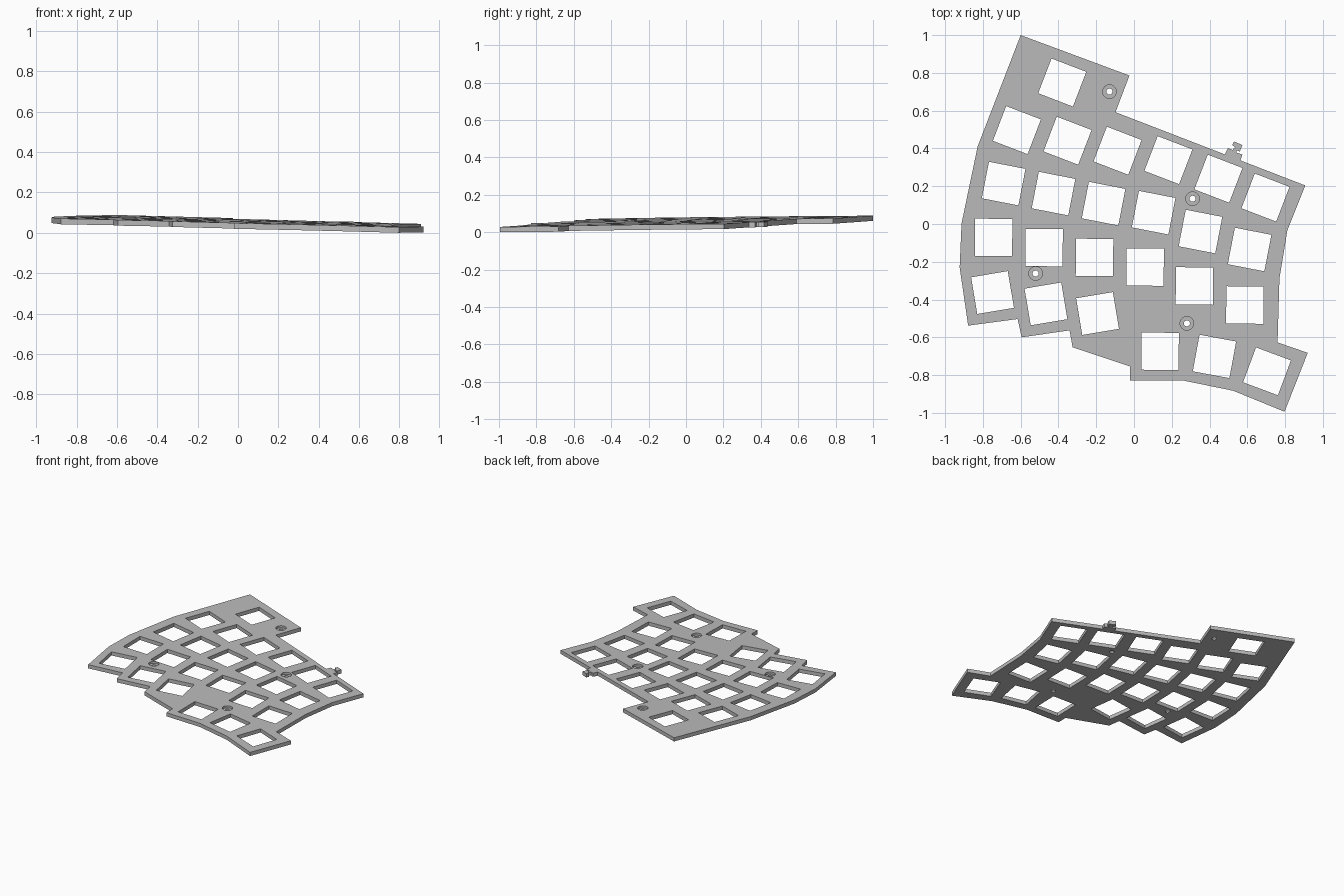
import bpy
import bmesh
from math import radians
from mathutils import Matrix

THICK = 0.028
KEY = 0.197

cube = bpy.data.objects.get("Cube")
if cube:
    bpy.data.objects.remove(cube, do_unlink=True)

grey = bpy.data.materials.new("plate grey")
grey.use_nodes = True
grey.diffuse_color = (0.5, 0.5, 0.5, 1)
grey.node_tree.nodes["Principled BSDF"].inputs["Base Color"].default_value = (0.5, 0.5, 0.5, 1)


def to_object(name, bm):
    bmesh.ops.recalc_face_normals(bm, faces=bm.faces)
    mesh = bpy.data.meshes.new(name)
    bm.to_mesh(mesh)
    bm.free()
    mesh.materials.append(grey)
    obj = bpy.data.objects.new(name, mesh)
    bpy.context.collection.objects.link(obj)
    return obj


def slab(name, points):
    """Flat polygon extruded down from z = 0."""
    bm = bmesh.new()
    face = bm.faces.new([bm.verts.new((x, y, 0)) for x, y in points])
    result = bmesh.ops.extrude_face_region(bm, geom=[face])
    moved = [g for g in result["geom"] if isinstance(g, bmesh.types.BMVert)]
    bmesh.ops.translate(bm, verts=moved, vec=(0, 0, -THICK))
    return to_object(name, bm)


def cut(target, bm):
    """Subtract the cutter mesh and throw it away."""
    cutter = to_object("cutter", bm)
    cutter.hide_render = True
    mod = target.modifiers.new("cut", "BOOLEAN")
    mod.operation = "DIFFERENCE"
    mod.solver = "EXACT"
    mod.object = cutter
    bpy.context.view_layer.objects.active = target
    bpy.ops.object.modifier_apply(modifier=mod.name)
    bpy.data.objects.remove(cutter, do_unlink=True)


def cylinders(centres, radius, depth):
    bm = bmesh.new()
    for x, y in centres:
        bmesh.ops.create_cone(bm, cap_ends=True, segments=32, radius1=radius, radius2=radius,
                              depth=2 * depth, matrix=Matrix.Translation((x, y, 0)))
    return bm


# Plate outline
plate = slab("key_plate", [
    (-0.60, 1.0), (-0.024, 0.786), (-0.098, 0.592), (0.907, 0.204), (0.812, -0.034),
    (0.77, -0.288), (0.76, -0.627), (0.92, -0.682), (0.797, -0.994), (0.526, -0.883),
    (0.262, -0.829), (-0.02, -0.829), (-0.02, -0.754), (-0.325, -0.653), (-0.341, -0.563),
    (-0.595, -0.60), (-0.616, -0.503), (-0.878, -0.538), (-0.923, -0.23), (-0.913, 0.003),
    (-0.828, 0.41)])

# Key openings: (turn in degrees, centres) for each row
rows = [
    (-21, [(-0.38, 0.749)]),
    (-21, [(-0.62, 0.497), (-0.352, 0.441), (-0.087, 0.388), (0.182, 0.338), (0.447, 0.24),
           (0.696, 0.14)]),
    (-11, [(-0.69, 0.214), (-0.426, 0.161), (-0.161, 0.108), (0.104, 0.06), (0.352, -0.04),
           (0.612, -0.135)]),
    (-0.6, [(-0.743, -0.071), (-0.476, -0.125), (-0.209, -0.177), (0.059, -0.228),
            (0.32, -0.328), (0.587, -0.429)]),
    (9.5, [(-0.749, -0.363), (-0.466, -0.423), (-0.193, -0.474)]),
    (-0.6, [(0.138, -0.674)]),
    (-10.5, [(0.426, -0.701)]),
    (-20.5, [(0.704, -0.78)]),
]
openings = bmesh.new()
for turn, centres in rows:
    for x, y in centres:
        place = (Matrix.Translation((x, y, 0)) @ Matrix.Rotation(radians(turn), 4, "Z")
                 @ Matrix.Diagonal((KEY, KEY, 0.2, 1)))
        bmesh.ops.create_cube(openings, size=1, matrix=place)
cut(plate, openings)

# Screw holes with recessed heads
screws = [(-0.13, 0.701), (0.31, 0.134), (-0.521, -0.262), (0.28, -0.526)]
cut(plate, cylinders(screws, 0.036, THICK * 0.55))
cut(plate, cylinders(screws, 0.016, 0.1))

# Small hooked tab on the back edge
tab = slab("back_tab", [
    (0.47, 0.345), (0.497, 0.402), (0.522, 0.392), (0.535, 0.408), (0.52, 0.416),
    (0.529, 0.437), (0.574, 0.418), (0.56, 0.384), (0.542, 0.391), (0.544, 0.378),
    (0.574, 0.368), (0.56, 0.325)])

# Tilt the parts: higher at the back and on the right-hand side
for obj in (plate, tab):
    for v in obj.data.vertices:
        v.co.z += THICK - 0.021 * (v.co.x - 0.797) + 0.0155 * (v.co.y + 0.994)
